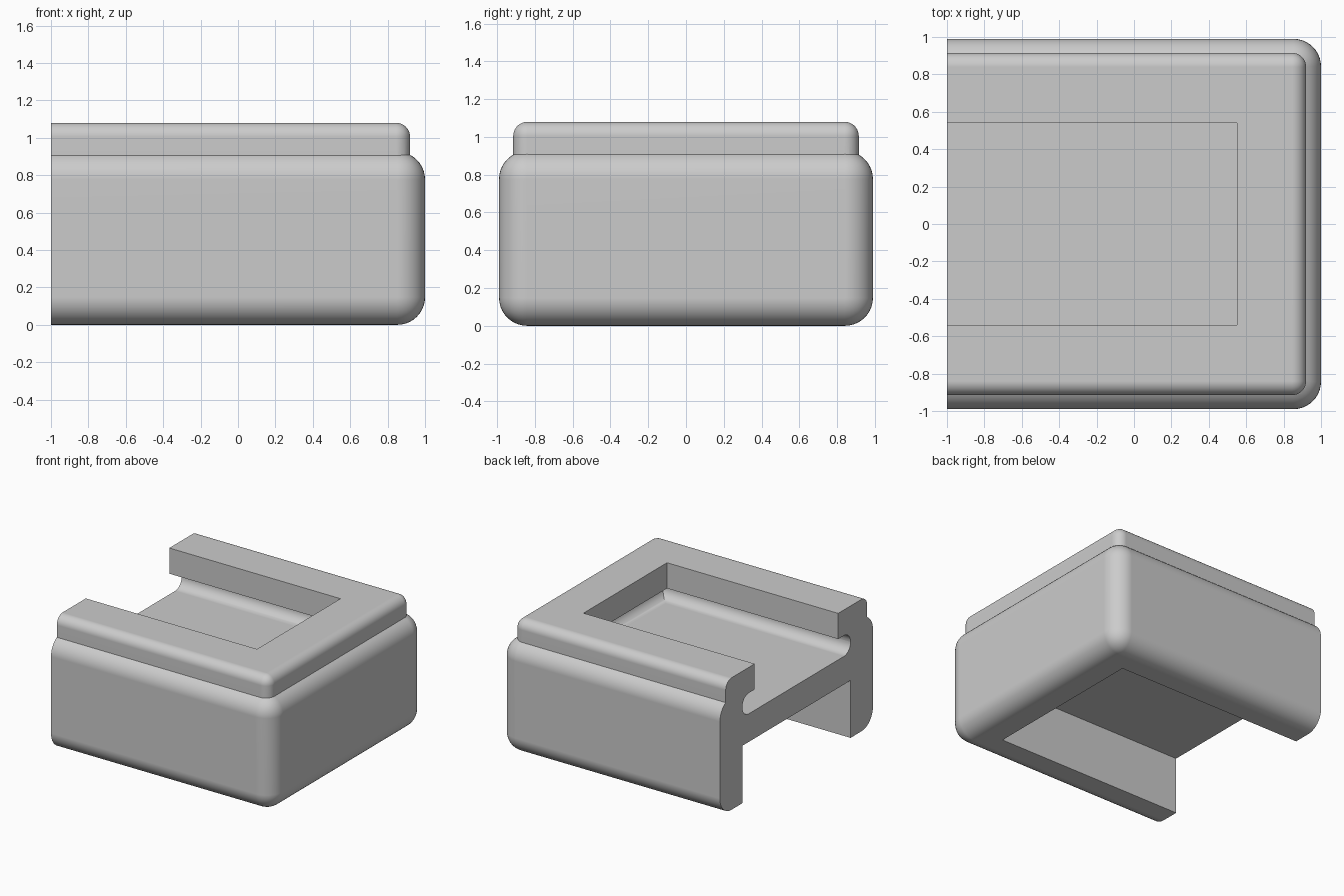
import bpy
import bmesh

if "Cube" in bpy.data.objects:
    bpy.data.objects.remove(bpy.data.objects["Cube"], do_unlink=True)

grey = bpy.data.materials.new("plain_grey")
grey.use_nodes = True
GREY = (0.6, 0.6, 0.6, 1)
grey.diffuse_color = GREY
grey.node_tree.nodes["Principled BSDF"].inputs["Base Color"].default_value = GREY


def block(name, x_max, half_y, z0, z1, radius=0, chosen=lambda e: True, start=-2):
    """Box running along x, with the chosen edges rounded."""
    bm = bmesh.new()
    bmesh.ops.create_cube(bm, size=1)
    for v in bm.verts:
        v.co.x = x_max if v.co.x > 0 else start
        v.co.y *= 2 * half_y
        v.co.z = z1 if v.co.z > 0 else z0
    if radius:
        bmesh.ops.bevel(bm, geom=[e for e in bm.edges if chosen(e)], offset=radius,
                        segments=10, profile=0.5, affect='EDGES', clamp_overlap=False)
    mesh = bpy.data.meshes.new(name)
    bm.to_mesh(mesh)
    bm.free()
    mesh.materials.append(grey)
    ob = bpy.data.objects.new(name, mesh)
    bpy.context.collection.objects.link(ob)
    return ob


def combine(target, tool, operation):
    mod = target.modifiers.new("combine", 'BOOLEAN')
    mod.operation = operation
    mod.solver = 'EXACT'
    mod.object = tool
    bpy.context.view_layer.objects.active = target
    bpy.ops.object.modifier_apply(modifier=mod.name)
    bpy.data.objects.remove(tool, do_unlink=True)


def is_level(edge):
    a, b = edge.verts
    return abs(a.co.z - b.co.z) < 0.001


def not_bottom(edge):
    return any(v.co.z > 1 for v in edge.verts)


# Rounded body with a narrower raised rim
housing = block("housing", 1.0, 0.99, 0, 0.925, 0.148)
combine(housing, block("rim", 0.92, 0.915, 0.6, 1.08, 0.075, not_bottom), 'UNION')

# Top opening, round-sided channel under the lip, and square recess below
combine(housing, block("channel", 0.70, 0.70, 0.70, 0.87, 0.0845, is_level, -3), 'DIFFERENCE')
combine(housing, block("opening", 0.55, 0.54, 0.78, 1.4, start=-3), 'DIFFERENCE')
combine(housing, block("recess", 0.70, 0.70, -0.3, 0.47, start=-3), 'DIFFERENCE')

# Flat open end
combine(housing, block("end_cut", -1.0, 2, -1, 2, start=-4), 'DIFFERENCE')

# Smooth rounded edges, crisp corners
bpy.ops.object.select_all(action='DESELECT')
housing.select_set(True)
bpy.context.view_layer.objects.active = housing
bpy.ops.object.shade_smooth_by_angle(angle=0.5)
normals = housing.modifiers.new("flat_panels", 'WEIGHTED_NORMAL')
normals.keep_sharp = True
